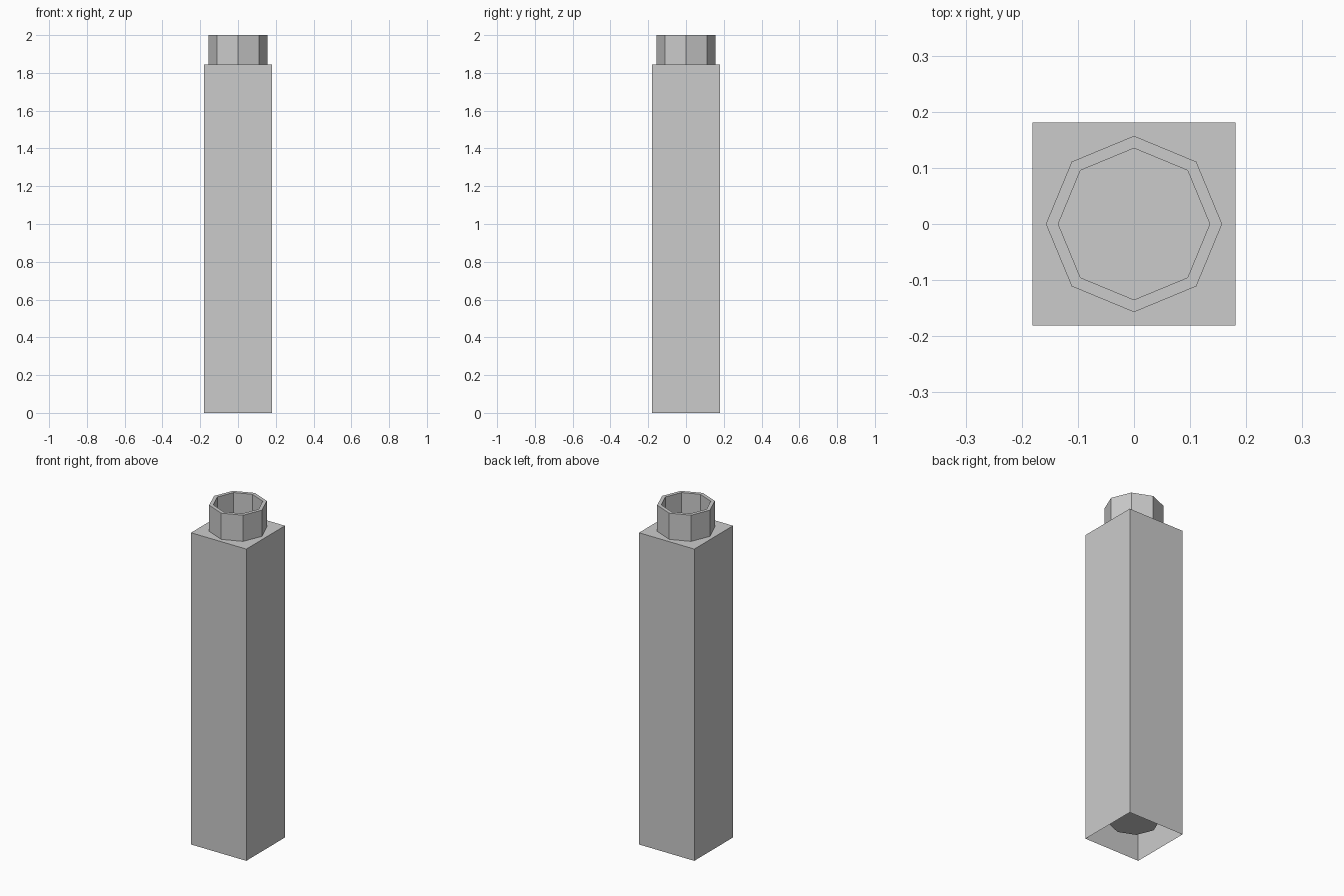
import bpy, bmesh
from math import cos, sin, pi, sqrt

if "Cube" in bpy.data.objects:
    bpy.data.objects.remove(bpy.data.objects["Cube"])

HALF, TOP = 0.181, 1.845           # square casing
OUTER, INNER = 0.157, 0.135        # octagonal pipe radii
PIPE_TOP, PIPE_FLOOR = 2.0, 0.088


def ring(bm, n, radius, z, turn=0.0):
    return [bm.verts.new((radius * cos(turn + 2 * pi * i / n),
                          radius * sin(turn + 2 * pi * i / n), z)) for i in range(n)]


def skin(bm, a, b):
    n = len(a)
    for i in range(n):
        j = (i + 1) % n
        bm.faces.new((a[i], a[j], b[j], b[i]))


def finish(bm, name):
    mesh = bpy.data.meshes.new(name)
    bm.to_mesh(mesh)
    bm.free()
    obj = bpy.data.objects.new(name, mesh)
    bpy.context.collection.objects.link(obj)
    return obj


# Square casing, open underneath, with an octagonal opening in its top
bm = bmesh.new()
low = ring(bm, 4, HALF * sqrt(2), 0, pi / 4)
high = ring(bm, 4, HALF * sqrt(2), TOP, pi / 4)
hole = ring(bm, 8, OUTER, TOP)
skin(bm, low, high)
for i in range(4):
    bm.faces.new((high[i], high[(i + 1) % 4],
                  hole[(2 * i + 3) % 8], hole[(2 * i + 2) % 8], hole[2 * i + 1]))
finish(bm, "square_casing")

# Octagonal pipe: collar, rim, and deep inner shaft with a closed floor
bm = bmesh.new()
profile = [(OUTER, TOP), (OUTER, PIPE_TOP), (INNER, PIPE_TOP), (INNER, PIPE_FLOOR)]
rings = [ring(bm, 8, r, z) for r, z in profile]
for a, b in zip(rings, rings[1:]):
    skin(bm, a, b)
bm.faces.new(rings[-1])
finish(bm, "octagonal_pipe")
